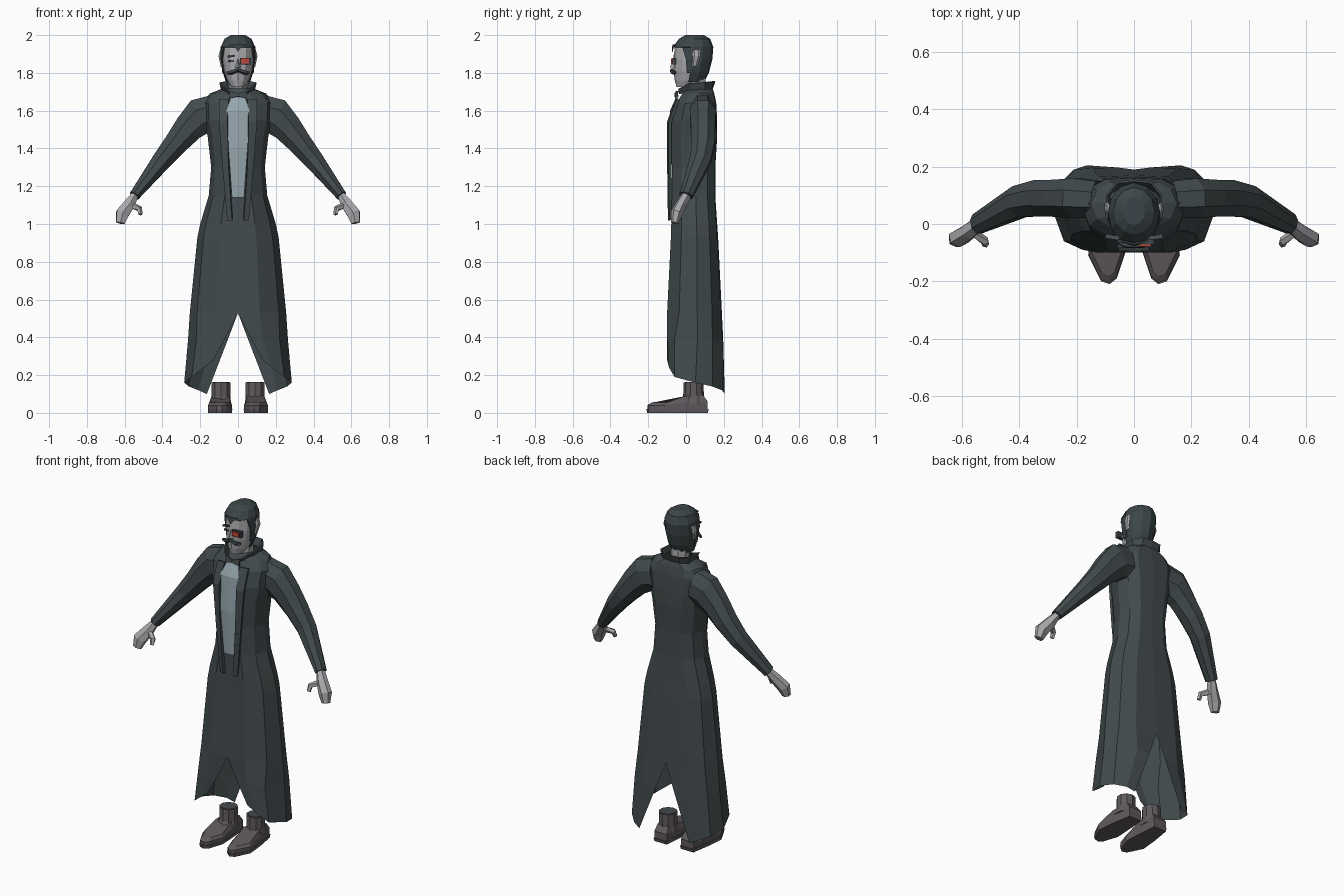
import bpy, bmesh
from math import sin, cos, pi, radians
from mathutils import Vector


def material(name, rgb):
    m = bpy.data.materials.new(name)
    m.diffuse_color = (*rgb, 1)
    return m


COAT = material("dark_cloth", (0.055, 0.07, 0.075))
SHIRT = material("pale_blue_cloth", (0.30, 0.38, 0.42))
SKIN = material("grey_skin", (0.40, 0.40, 0.42))
HAIR = material("dark_hair", (0.045, 0.06, 0.065))
BOOT = material("brown_grey_leather", (0.115, 0.10, 0.11))
RED = material("red_lens", (0.5, 0.06, 0.04))


def finish(name, bm, mat, mirror=False, thick=0):
    bmesh.ops.recalc_face_normals(bm, faces=bm.faces)
    me = bpy.data.meshes.new(name)
    bm.to_mesh(me)
    bm.free()
    ob = bpy.data.objects.new(name, me)
    bpy.context.collection.objects.link(ob)
    me.materials.append(mat)
    if mirror:
        mod = ob.modifiers.new("mirror", 'MIRROR')
        mod.merge_threshold = 0.0005
    if thick:
        mod = ob.modifiers.new("thickness", 'SOLIDIFY')
        mod.thickness = thick
        mod.offset = 0
    return ob


def grid(rows, closed):
    bm = bmesh.new()
    vs = [[bm.verts.new(p) for p in r] for r in rows]
    n = len(rows[0])
    for a, b in zip(vs, vs[1:]):
        for i in range(n if closed else n - 1):
            j = (i + 1) % n
            bm.faces.new((a[i], a[j], b[j], b[i]))
    if closed:
        bm.faces.new(vs[0])
        bm.faces.new(vs[-1])
    return bm


def sheet(name, rows, mat, thick=0):
    return finish(name, grid(rows, False), mat, True, thick)


def tube(name, stations, mat, n=8, mirror=True):
    """Loft along stations (x, y, z, radius across, radius in y)."""
    rings = []
    for k, (x, y, z, ra, ry) in enumerate(stations):
        a = Vector(stations[max(k - 1, 0)][:3])
        b = Vector(stations[min(k + 1, len(stations) - 1)][:3])
        t = (b - a).normalized()
        u = Vector((-t.z, 0, t.x)).normalized()
        v = t.cross(u)
        rings.append([Vector((x, y, z)) + u * ra * cos(2 * pi * (i + .5) / n)
                      + v * ry * sin(2 * pi * (i + .5) / n) for i in range(n)])
    return finish(name, grid(rings, True), mat, mirror)


def ovals(stations, n=12):
    """Horizontal rings from (z, centre x, half width, front y, back y)."""
    return [[(cx + w * sin(2 * pi * i / n),
              (f + b) / 2 - (b - f) / 2 * cos(2 * pi * i / n), z)
             for i in range(n)] for z, cx, w, f, b in stations]


def box(name, c, s, mat, rot=0):
    bm = bmesh.new()
    bmesh.ops.create_cube(bm, size=1)
    for v in bm.verts:
        v.co = Vector((v.co.x * s[0], v.co.y * s[1], v.co.z * s[2]))
    ob = finish(name, bm, mat)
    ob.location = c
    ob.rotation_euler.y = radians(rot)
    return ob


# Long coat: half rows from front centre to back centre, slit below
def coat_row(z, w, f, b):
    d = b - f
    return [(0, f, z), (.45 * w, f, z), (.85 * w, f + .22 * d, z),
            (w, f + .55 * d, z), (.87 * w, b - .18 * d, z),
            (.55 * w, b - .02 * d, z), (0, b, z)]


rows = [coat_row(*r) for r in [
    (1.72, .075, .0, .14), (1.69, .15, -.02, .15), (1.64, .185, -.05, .16),
    (1.55, .18, -.075, .165), (1.46, .16, -.08, .165), (1.30, .142, -.075, .155),
    (1.15, .155, -.075, .155), (1.0, .20, -.078, .165), (.93, .215, -.08, .17),
    (.53, .255, -.10, .19)]]
rows.append([(.06, -.10, .41), (.13, -.10, .40), (.22, -.06, .39), (.265, .06, .38),
             (.24, .14, .38), (.14, .195, .38), (.055, .197, .385)])
rows.append([(.13, -.10, .28), (.18, -.09, .24), (.245, -.06, .19), (.285, .05, .16),
             (.26, .14, .14), (.21, .19, .12), (.165, .205, .10)])
sheet("long_coat", rows, COAT)

# Collar, lapels, shirt front and bow
sheet("collar", [
    [(.04, -.035, 1.69), (.08, .03, 1.70), (.085, .10, 1.705), (.05, .13, 1.71), (0, .135, 1.71)],
    [(.06, -.04, 1.715), (.095, .02, 1.745), (.095, .10, 1.75), (.06, .145, 1.755), (0, .152, 1.755)],
], COAT, .008)
sheet("lapels", [[(a, y, z), (b, y + .008, z)] for z, a, b, y in [
    (1.66, .048, .10, -.05), (1.54, .055, .10, -.092),
    (1.30, .048, .08, -.092), (1.02, .03, .055, -.088)]], COAT, .016)
sheet("shirt_front", [[(0, y - .004, z), (w, y, z)] for z, w, y in [
    (1.68, .035, -.04), (1.60, .06, -.078), (1.40, .05, -.09), (1.14, .032, -.084)]],
    SHIRT, .006)
sheet("bow_tie", [[(0, -.055, 1.69), (.045, -.045, 1.705)],
                  [(0, -.055, 1.675), (.045, -.052, 1.665)]], COAT, .012)

# Sleeves and hands
tube("sleeves", [(.13, .085, 1.585, .105, .07), (.20, .09, 1.57, .105, .075),
                 (.26, .09, 1.51, .085, .07), (.33, .09, 1.425, .068, .068),
                 (.40, .078, 1.34, .056, .06), (.548, .0, 1.15, .03, .038)], COAT)
tube("hands", [(.548, .0, 1.15, .022, .027), (.575, -.025, 1.105, .034, .03),
               (.612, -.05, 1.055, .04, .032), (.623, -.06, 1.005, .026, .02)], SKIN, 6)
tube("thumbs", [(.555, -.035, 1.095, .018, .016), (.52, -.06, 1.08, .016, .016),
                (.518, -.072, 1.05, .012, .012)], SKIN, 5)

# Neck, head and hair shell cut from the same rings
tube("neck", [(0, .06, 1.68, .052, .055), (0, .05, 1.80, .052, .055)], SKIN, 8, False)
HEAD = [(1.725, 0, .035, -.05, .02), (1.76, 0, .058, -.06, .09), (1.81, 0, .074, -.065, .115),
        (1.87, 0, .083, -.066, .13), (1.93, 0, .083, -.06, .135),
        (1.97, 0, .065, -.03, .12), (1.988, 0, .035, .0, .09)]
finish("head", grid(ovals(HEAD), True), SKIN)
bm = grid(ovals(HEAD), True)
for v in bm.verts:
    o = Vector((0, .04, 1.86))
    v.co = o + (v.co - o) * 1.08
gone = []
for f in bm.faces:
    c = f.calc_center_median()
    if not (c.z > 1.94 or (c.y > .03 and c.z > 1.77)):
        gone.append(f)
bmesh.ops.delete(bm, geom=gone, context='FACES')
finish("hair", bm, HAIR, thick=.004)
sheet("hair_peak", [[(0, -.069, 1.95), (.045, -.058, 1.95)],
                    [(0, -.072, 1.912), (.012, -.07, 1.93)]], HAIR, .006)
sheet("sideburns", [[(.072, -.02, 1.94), (.089, .04, 1.94)],
                    [(.084, .0, 1.87), (.088, .04, 1.87)],
                    [(.076, .005, 1.80), (.08, .035, 1.80)]], HAIR, .006)

# Ears, nose, brow, moustache and red lens
tube("ears", [(.088, .055, 1.92, .008, .018), (.094, .055, 1.89, .010, .022),
              (.086, .045, 1.835, .007, .012)], SKIN, 6)
bm = bmesh.new()
p = [bm.verts.new(c) for c in [(0, -.063, 1.885), (.016, -.06, 1.825),
                               (-.016, -.06, 1.825), (0, -.086, 1.83)]]
for f in [(0, 1, 3), (0, 3, 2), (1, 2, 3), (0, 2, 1)]:
    bm.faces.new([p[i] for i in f])
finish("nose", bm, SKIN)
tube("moustache", [(.002, -.075, 1.815, .010, .010), (.03, -.072, 1.805, .013, .012),
                   (.058, -.058, 1.80, .008, .008)], HAIR, 5)
box("lens_frame", (.04, -.062, 1.862), (.058, .02, .036), HAIR)
box("red_eye_lens", (.038, -.07, 1.862), (.042, .018, .026), RED)
box("eye", (-.036, -.058, 1.862), (.028, .008, .010), HAIR)
box("brow", (-.036, -.06, 1.888), (.04, .012, .010), HAIR, -8)

# Boots: sole, foot and capped shaft
outline = [(.045, .12), (.035, 0), (.03, -.10), (.06, -.19), (.085, -.21),
           (.115, -.20), (.16, -.11), (.15, 0), (.13, .12)]


def foot_ring(z, s, top=None):
    return [(.095 + (x - .095) * s, -.045 + (y + .045) * s,
             z if top is None else z + top * max(0, min(1, (y + .10) / .12)))
            for x, y in outline]


finish("boot_soles", grid([foot_ring(0, .97), foot_ring(.02, 1)], True), BOOT, True)
finish("boot_feet", grid([foot_ring(.02, .97), foot_ring(.04, .97, .02),
                          foot_ring(.055, .82, .04)], True), BOOT, True)
finish("boot_shafts", grid(ovals([(.05, .092, .058, -.04, .11), (.09, .09, .052, -.015, .095),
                                  (.16, .09, .052, -.012, .092)], 10), True), BOOT, True)
finish("trouser_ends", grid(ovals([(.155, .09, .046, -.006, .086),
                                   (.163, .09, .046, -.006, .086)], 10), True), COAT, True)
